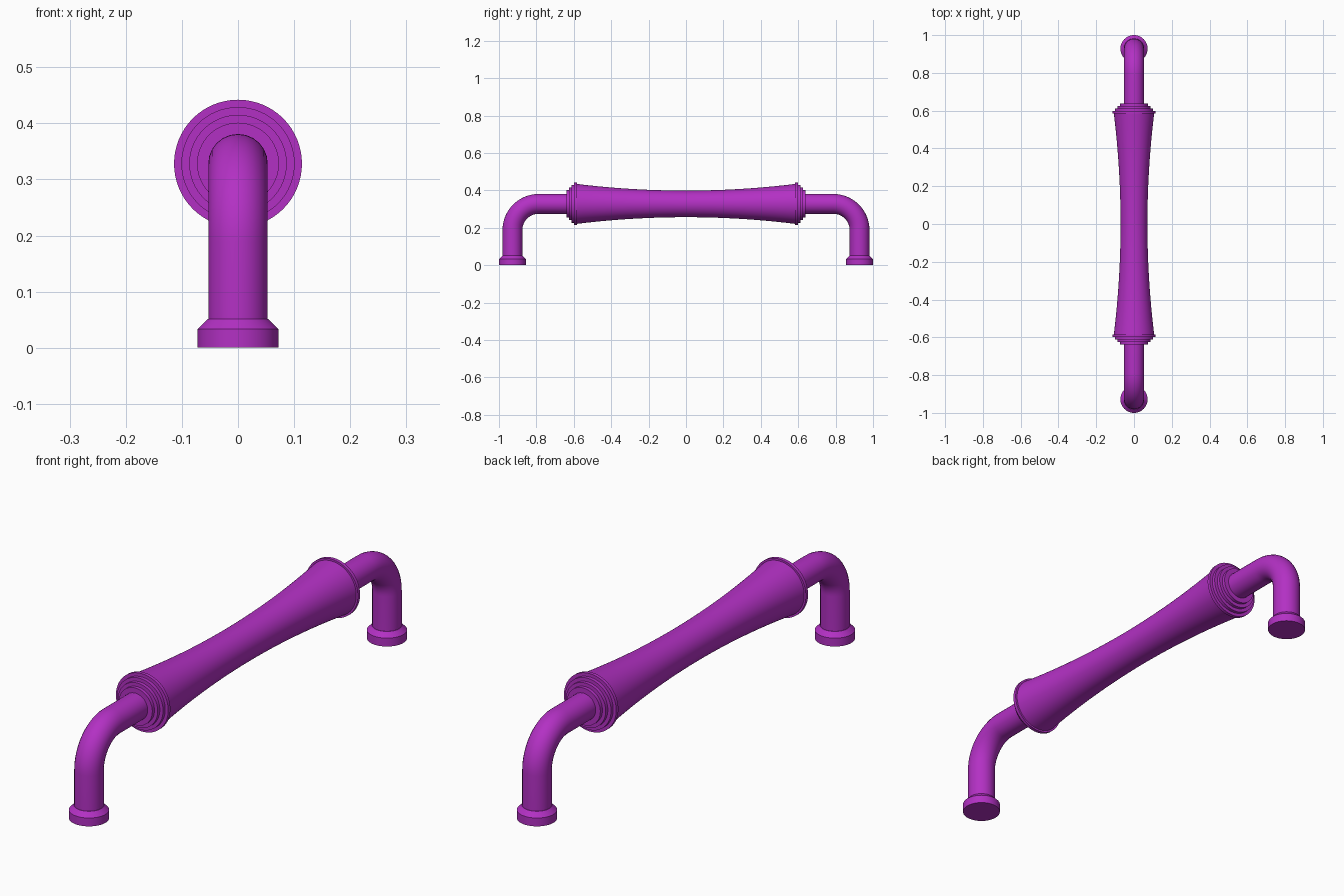
import bpy, bmesh, math
from mathutils import Matrix, Vector

if "Cube" in bpy.data.objects:
    bpy.data.objects.remove(bpy.data.objects["Cube"])

AXIS_Z = 0.328    # height of the grip axis
LEG_Y = 0.928     # distance of each post from the middle
TUBE_R = 0.053
BEND_R = 0.14

mat = bpy.data.materials.new("purple")
mat.diffuse_color = (0.45, 0.03, 0.55, 1)
mat.use_nodes = True
mat.node_tree.nodes["Principled BSDF"].inputs["Base Color"].default_value = mat.diffuse_color


def finish(obj):
    obj.data.materials.append(mat)
    bpy.ops.object.select_all(action='DESELECT')
    obj.select_set(True)
    bpy.context.view_layer.objects.active = obj
    bpy.ops.object.shade_smooth_by_angle(angle=math.radians(30))


def lathe(name, profile, matrix, sides=64):
    """Revolve (radius, height) points about local z, with flat end caps."""
    bm = bmesh.new()
    rings = []
    for r, h in profile:
        rings.append([bm.verts.new((r * math.cos(a), r * math.sin(a), h))
                      for a in (2 * math.pi * i / sides for i in range(sides))])
    for lo, hi in zip(rings, rings[1:]):
        for i in range(sides):
            j = (i + 1) % sides
            bm.faces.new((lo[i], lo[j], hi[j], hi[i]))
    bm.faces.new(rings[0][::-1])
    bm.faces.new(rings[-1])
    bm.transform(matrix)
    bmesh.ops.recalc_face_normals(bm, faces=bm.faces)
    mesh = bpy.data.meshes.new(name)
    bm.to_mesh(mesh)
    bm.free()
    obj = bpy.data.objects.new(name, mesh)
    bpy.context.collection.objects.link(obj)
    finish(obj)


def tube(name, points):
    """Round tube swept along a path."""
    curve = bpy.data.curves.new(name, 'CURVE')
    curve.dimensions = '3D'
    curve.bevel_depth = TUBE_R
    curve.bevel_resolution = 10
    curve.use_fill_caps = True
    spline = curve.splines.new('POLY')
    spline.points.add(len(points) - 1)
    for p, co in zip(spline.points, points):
        p.co = (*co, 1)
    obj = bpy.data.objects.new(name, curve)
    bpy.context.collection.objects.link(obj)
    bpy.ops.object.select_all(action='DESELECT')
    obj.select_set(True)
    bpy.context.view_layer.objects.active = obj
    bpy.ops.object.convert(target='MESH')
    finish(bpy.context.view_layer.objects.active)


# waisted grip
END = 0.587
waist = [(0.071 + 0.036 * (t / 12) ** 2, END * t / 12) for t in range(-12, 13)]
lathe("grip", waist, Matrix.Translation((0, 0, AXIS_Z)) @ Matrix.Rotation(-math.pi / 2, 4, 'X'))

for side, s in (("front", -1), ("back", 1)):
    # stepped collar at the grip end
    collar = []
    for k, r in enumerate((0.114, 0.101, 0.087, 0.073)):
        y0 = 0.584 + 0.0135 * k
        collar += [(r, y0), (r, y0 + 0.0135)]
    lathe(side + "_collar", collar,
          Matrix.Translation((0, 0, AXIS_Z)) @ Matrix.Rotation(-s * math.pi / 2, 4, 'X'))

    # bent post
    path = [Vector((0, s * LEG_Y, 0.02))]
    for i in range(17):
        a = math.pi / 2 * i / 16
        path.append(Vector((0, s * (LEG_Y - BEND_R + BEND_R * math.cos(a)),
                            AXIS_Z - BEND_R + BEND_R * math.sin(a))))
    path.append(Vector((0, s * 0.6, AXIS_Z)))
    tube(side + "_post", path)

    # chamfered foot
    lathe(side + "_foot", [(0.072, 0), (0.072, 0.033), (0.054, 0.051)],
          Matrix.Translation((0, s * LEG_Y, 0)))
